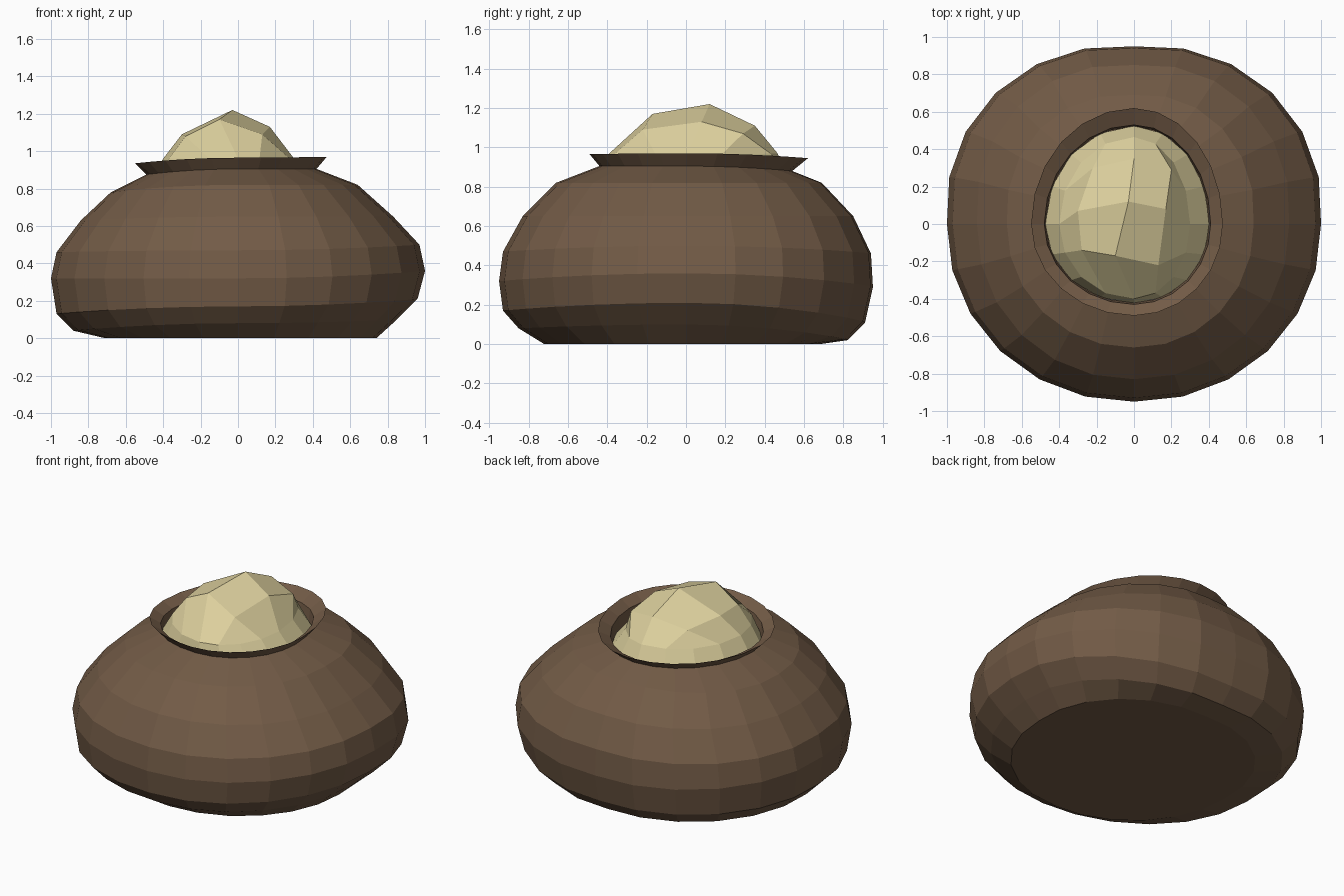
import bpy
from math import cos, sin, tau

if "Cube" in bpy.data.objects:
    bpy.data.objects.remove(bpy.data.objects["Cube"])


def material(name, colour):
    m = bpy.data.materials.new(name)
    m.diffuse_color = (*colour, 1)
    m.use_nodes = True
    m.node_tree.nodes["Principled BSDF"].inputs["Base Color"].default_value = m.diffuse_color
    return m


def ring(profile, count, bulge=0.0):
    """Closed loop through (radius, z) pairs given at left, right, front, back."""
    (lr, lz), (rr, rz), (fr, fz), (br, bz) = profile
    pts = []
    for i in range(count):
        a = tau * i / count
        c, s = cos(a), sin(a)
        k = 1 + abs(sin(2 * a)) * bulge * (1 if s > 0 else 0.25)
        z = c * c * (rz if c > 0 else lz) + s * s * (bz if s > 0 else fz)
        pts.append((c * (rr if c > 0 else lr) * k, s * (br if s > 0 else fr) * k, z))
    return pts


def bridge(a, b, n):
    return [(a + i, a + (i + 1) % n, b + (i + 1) % n, b + i) for i in range(n)]


def make(name, verts, faces, mat):
    me = bpy.data.meshes.new(name)
    me.from_pydata(verts, [], faces)
    me.materials.append(mat)
    ob = bpy.data.objects.new(name, me)
    bpy.context.collection.objects.link(ob)
    return ob


cloth = material("cloth", (0.17, 0.105, 0.062))
grain_mat = material("grain", (0.72, 0.63, 0.34))

# Slumped sack: each row is left, right, front, back (radius, z)
SACK = [
    ((.71, 0), (.74, 0), (.72, 0), (.68, 0)),
    ((.88, .04), (.85, .10), (.85, .08), (.82, .02)),
    ((.97, .13), (.96, .21), (.93, .17), (.91, .11)),
    ((1.0, .32), (1.0, .36), (.95, .32), (.95, .29)),
    ((.97, .46), (.97, .50), (.93, .47), (.94, .46)),
    ((.84, .63), (.83, .65), (.83, .65), (.85, .65)),
    ((.68, .78), (.64, .82), (.66, .82), (.69, .82)),
    ((.49, .875), (.42, .905), (.44, .905), (.54, .88)),
]
# Flared lip and the inside of the mouth
LIP = [
    ((.55, .935), (.475, .97), (.49, .965), (.62, .945)),
    ((.48, .90), (.41, .925), (.43, .925), (.53, .90)),
    ((.47, .82), (.40, .84), (.42, .84), (.52, .82)),
]
N = 24
verts, faces = [], [tuple(reversed(range(N)))]
for p in SACK[:-1]:
    verts += ring(p, N, 0.045)
for p in SACK[-1:] + LIP:
    verts += ring(p, N)
for r in range(len(SACK) + len(LIP) - 1):
    faces += bridge(r * N, (r + 1) * N, N)
make("sack", verts, faces, cloth)

# Grain mound: two rings closed by a faceted 3 x 3 crown
M = 16
base = ((.475, .84), (.405, .84), (.425, .84), (.525, .84))
shoulder = ((.40, .96), (.30, .96), (.40, .96), (.465, .97))
CROWN = [
    (-.28, -.14, 1.08), (-.10, -.17, 1.17), (.13, -.22, 1.09),
    (-.30, .07, 1.09), (-.03, .12, 1.22), (.17, .08, 1.13),
    (-.22, .30, 1.06), (.00, .35, 1.11), (.20, .29, 1.07),
]
verts = ring(base, M) + ring(shoulder, M) + CROWN
faces = bridge(0, M, M)
# 5 x 5 index grid: border from the shoulder ring, centre from the crown
grid = {}
border = ([(4, j) for j in range(2, 5)] + [(i, 4) for i in range(3, -1, -1)]
          + [(0, j) for j in range(3, -1, -1)] + [(i, 0) for i in range(1, 5)]
          + [(4, 1)])
for k, cell in enumerate(border):
    grid[cell] = M + k
for j in range(3):
    for i in range(3):
        grid[i + 1, j + 1] = 2 * M + j * 3 + i
for j in range(4):
    for i in range(4):
        faces.append((grid[i, j], grid[i + 1, j], grid[i + 1, j + 1], grid[i, j + 1]))
make("grain", verts, faces, grain_mat)
